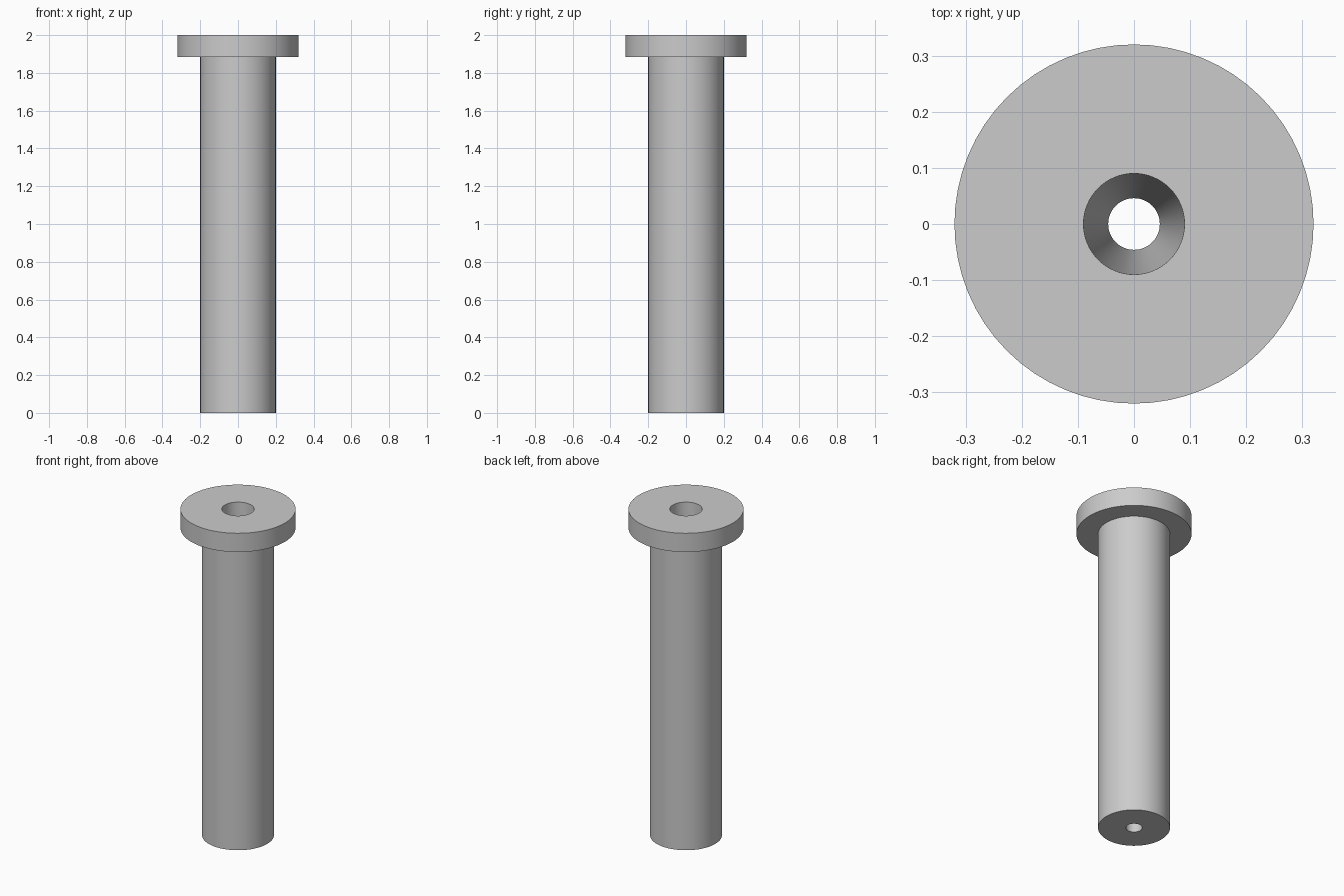
import bpy, bmesh, math

if "Cube" in bpy.data.objects:
    bpy.data.objects.remove(bpy.data.objects["Cube"])

SEGMENTS = 64

# Plain grey metal
metal = bpy.data.materials.new("grey metal")
metal.diffuse_color = (0.6, 0.6, 0.6, 1)
metal.use_nodes = True
metal.node_tree.nodes["Principled BSDF"].inputs["Base Color"].default_value = metal.diffuse_color

# Closed half-section (radius, z): bottom rim, shank, flange head, tapered bore
profile = [
    (0.046, 0.0), (0.20, 0.0),
    (0.20, 1.885), (0.32, 1.885),
    (0.32, 2.0), (0.09, 2.0),
]

# Revolve the section into a flanged pin with a through bore
bm = bmesh.new()
rings = []
for r, z in profile:
    ring = []
    for i in range(SEGMENTS):
        a = 2 * math.pi * i / SEGMENTS
        ring.append(bm.verts.new((r * math.cos(a), r * math.sin(a), z)))
    rings.append(ring)
for k, lower in enumerate(rings):
    upper = rings[(k + 1) % len(rings)]
    for i in range(SEGMENTS):
        j = (i + 1) % SEGMENTS
        bm.faces.new((lower[i], lower[j], upper[j], upper[i]))
bmesh.ops.recalc_face_normals(bm, faces=bm.faces[:])

mesh = bpy.data.meshes.new("flanged_pin")
bm.to_mesh(mesh)
bm.free()
mesh.materials.append(metal)
pin = bpy.data.objects.new("flanged_pin", mesh)
bpy.context.collection.objects.link(pin)

# Smooth round walls, crisp rims
bpy.context.view_layer.objects.active = pin
pin.select_set(True)
bpy.ops.object.shade_smooth_by_angle(angle=math.radians(30))
